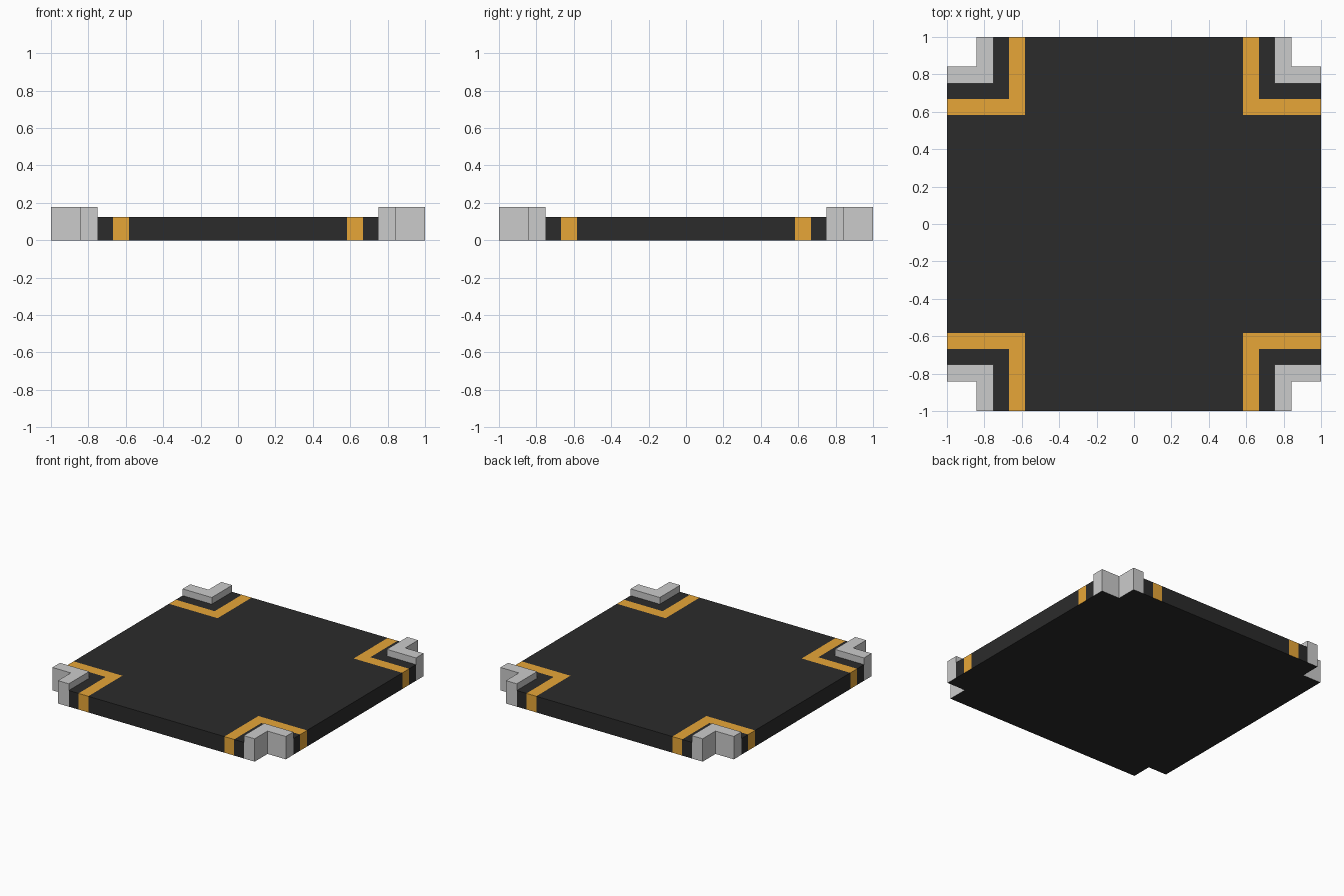
import bpy
import bmesh

if "Cube" in bpy.data.objects:
    bpy.data.objects.remove(bpy.data.objects["Cube"])

TOP, POST = 0.125, 0.177                          # deck height, bumper height
INNER, BAND, GAP, NOTCH = 0.583, 0.667, 0.75, 0.843   # corner step offsets


def material(name, color):
    m = bpy.data.materials.new(name)
    m.diffuse_color = (*color, 1)
    m.use_nodes = True
    m.node_tree.nodes["Principled BSDF"].inputs["Base Color"].default_value = m.diffuse_color
    return m


dark = material("dark", (0.024, 0.024, 0.024))
amber = material("amber", (0.80, 0.384, 0.039))


def make_object(name, bm, mat=None):
    bmesh.ops.remove_doubles(bm, verts=bm.verts, dist=1e-5)
    me = bpy.data.meshes.new(name)
    bm.to_mesh(me)
    bm.free()
    ob = bpy.data.objects.new(name, me)
    bpy.context.collection.objects.link(ob)
    if mat:
        me.materials.append(mat)
    return ob


def face(bm, pts):
    bm.faces.new([bm.verts.new(p) for p in pts])


def wall(bm, p, q, z0, z1):
    face(bm, [(*p, z0), (*q, z0), (*q, z1), (*p, z1)])


def cross(a):
    """Square outline with square notches at its corners, counter-clockwise."""
    return [(a, -1), (a, -a), (1, -a), (1, a), (a, a), (a, 1),
            (-a, 1), (-a, a), (-1, a), (-1, -a), (-a, -a), (-a, -1)]


def corner(name, a, b, height, mat=None, raised=False):
    """L-shaped corner piece mirrored to all four corners.
    Only exposed sides are built, as the pieces sit flush with the deck."""
    pts = [(a, a), (1, a), (1, b), (b, b), (b, 1), (a, 1)]
    bm = bmesh.new()
    face(bm, [(*p, height) for p in pts])
    for i in range(6):
        p, q = pts[i], pts[(i + 1) % 6]
        if i in (1, 4):                       # ends on the outer edge
            wall(bm, p, q, 0, height)
        elif raised:                          # inner sides start at deck level
            wall(bm, p, q, TOP if i in (0, 5) else 0, height)
    ob = make_object(name, bm, mat)
    mod = ob.modifiers.new("four corners", 'MIRROR')
    mod.use_axis = (True, True, False)
    mod.use_mirror_merge = False
    return ob


# Deck: central top, four edge walls and the full underside
bm = bmesh.new()
c = cross(INNER)
face(bm, [(*p, TOP) for p in c])
for i in (2, 5, 8, 11):
    wall(bm, c[i], c[(i + 1) % 12], 0, TOP)
face(bm, [(*p, 0) for p in reversed(cross(NOTCH))])
make_object("deck", bm, dark)

# Corner pieces, from the deck outwards
corner("inlay_band", INNER, BAND, TOP, amber)
corner("corner_strip", BAND, GAP, TOP, dark)
corner("corner_bumper", GAP, NOTCH, POST, raised=True)
